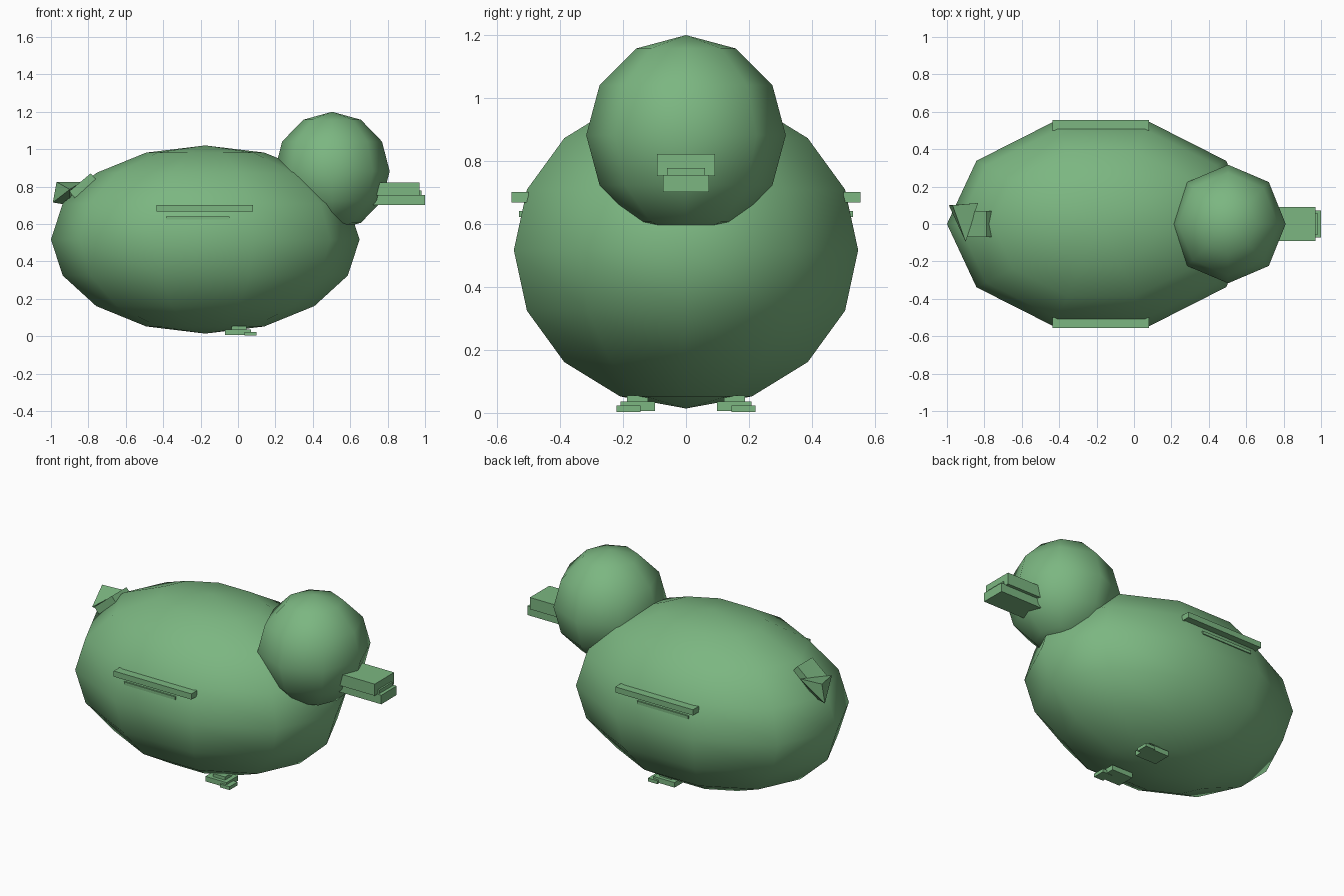
import bpy, bmesh, math
from mathutils import Matrix, Vector

if "Cube" in bpy.data.objects:
    bpy.data.objects.remove(bpy.data.objects["Cube"])

green = bpy.data.materials.new("green")
green.diffuse_color = (0.20, 0.47, 0.22, 1)
green.use_nodes = True
green.node_tree.nodes["Principled BSDF"].inputs["Base Color"].default_value = green.diffuse_color


def finish(name, bm, smooth=False):
    bmesh.ops.recalc_face_normals(bm, faces=bm.faces)
    for f in bm.faces:
        f.smooth = smooth
    me = bpy.data.meshes.new(name)
    bm.to_mesh(me)
    bm.free()
    me.materials.append(green)
    ob = bpy.data.objects.new(name, me)
    bpy.context.collection.objects.link(ob)
    return ob


def ball(name, segments, rings, centre, radii):
    bm = bmesh.new()
    bmesh.ops.create_uvsphere(bm, u_segments=segments, v_segments=rings, radius=1)
    # a ring vertex must point along x
    if max(v.co.x for v in bm.verts) < 0.99:
        bmesh.ops.rotate(bm, verts=bm.verts, matrix=Matrix.Rotation(math.pi / 2, 3, 'Z'))
    bmesh.ops.scale(bm, verts=bm.verts, vec=radii)
    bmesh.ops.translate(bm, verts=bm.verts, vec=centre)
    return finish(name, bm, True)


def box(name, x, y, z, tilt=0):
    bm = bmesh.new()
    bmesh.ops.create_cube(bm, size=1)
    bmesh.ops.scale(bm, verts=bm.verts, vec=[r[1] - r[0] for r in (x, y, z)])
    bmesh.ops.rotate(bm, verts=bm.verts, matrix=Matrix.Rotation(tilt, 3, 'Y'))
    bmesh.ops.translate(bm, verts=bm.verts, vec=[sum(r) / 2 for r in (x, y, z)])
    return finish(name, bm)


# Body and head
ball("body", 10, 8, (-0.175, 0, 0.517), (0.825, 0.575, 0.503))
ball("head", 8, 6, (0.503, 0, 0.882), (0.308, 0.317, 0.318))

# Beak
box("upper_beak", (0.70, 0.97), (-0.092, 0.092), (0.752, 0.822))
box("beak_gap", (0.70, 0.98), (-0.06, 0.06), (0.745, 0.778))
box("lower_beak", (0.70, 1.0), (-0.073, 0.073), (0.702, 0.756))

# Wings and feet on both sides
for side, s in (("right", -1), ("left", 1)):
    def pair(name, x, y, z):
        box(f"{side}_{name}", x, sorted((s * y[0], s * y[1])), z)
    pair("wing", (-0.435, 0.08), (0.50, 0.555), (0.668, 0.702))
    pair("wing_feather", (-0.385, -0.045), (0.49, 0.53), (0.623, 0.641))
    pair("foot", (-0.07, 0.07), (0.098, 0.208), (0.006, 0.036))
    pair("toe", (0.035, 0.098), (0.145, 0.22), (0.003, 0.023))
    pair("ankle", (-0.035, 0.045), (0.12, 0.187), (0.02, 0.055))

# Tail: a sloping plank and a faceted tip
box("tail_plank", (-0.905, -0.755), (-0.07, 0.07), (0.782, 0.828), math.radians(-40))
bm = bmesh.new()
for p in ((-0.834, 0.112, 0.825), (-0.97, 0.10, 0.825), (-0.99, 0.10, 0.715),
          (-0.90, 0.05, 0.70), (-0.90, -0.095, 0.785)):
    bm.verts.new(Vector(p))
bmesh.ops.convex_hull(bm, input=bm.verts)
finish("tail_tip", bm)
